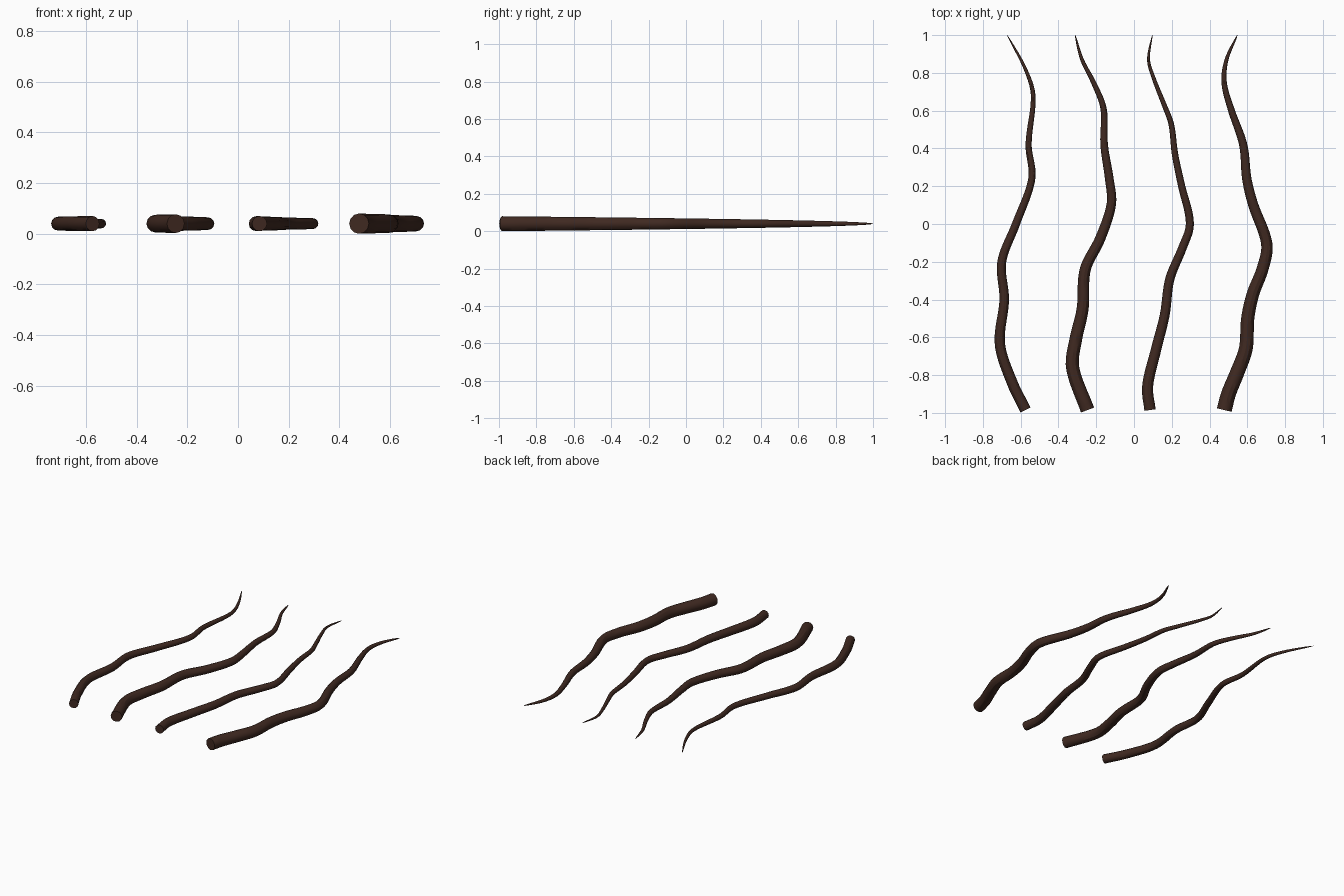
import bpy

if "Cube" in bpy.data.objects:
    bpy.data.objects.remove(bpy.data.objects["Cube"])

mat = bpy.data.materials.new("dark_brown")
mat.diffuse_color = (0.05, 0.022, 0.015, 1)
mat.use_nodes = True
mat.node_tree.nodes["Principled BSDF"].inputs["Base Color"].default_value = mat.diffuse_color

# (base radius, centreline points as x, y from base to tip)
STRANDS = [
    (0.030, [(-.574, -.985), (-.645, -.84), (-.71, -.635), (-.687, -.40), (-.70, -.20),
             (-.625, 0), (-.541, .24), (-.558, .42), (-.534, .68), (-.575, .82), (-.671, 1)]),
    (0.037, [(-.246, -.985), (-.325, -.76), (-.308, -.61), (-.272, -.45), (-.258, -.24),
             (-.18, -.08), (-.12, .105), (-.131, .24), (-.158, .42), (-.161, .61),
             (-.21, .74), (-.275, .87), (-.312, 1)]),
    (0.030, [(.085, -.985), (.072, -.86), (.118, -.66), (.163, -.48), (.19, -.29),
             (.255, -.13), (.296, 0), (.25, .21), (.217, .37), (.197, .53), (.16, .63),
             (.105, .77), (.077, .87), (.097, 1)]),
    (0.040, [(.478, -.985), (.50, -.90), (.545, -.79), (.592, -.66), (.602, -.50),
             (.63, -.37), (.68, -.24), (.703, -.105), (.63, .105), (.597, .24),
             (.578, .42), (.513, .61), (.477, .75), (.49, .87), (.547, 1)]),
]


def x_at(pts, y):
    """Smooth Hermite interpolation of x along y."""
    n = len(pts)

    def slope(i):
        a, b = pts[max(i - 1, 0)], pts[min(i + 1, n - 1)]
        return (b[0] - a[0]) / (b[1] - a[1])

    i = max(k for k in range(n - 1) if pts[k][1] <= y or k == 0)
    (x0, y0), (x1, y1) = pts[i], pts[i + 1]
    h = y1 - y0
    u = (y - y0) / h
    return (x0 * (1 + 2 * u) * (1 - u) ** 2 + x1 * u * u * (3 - 2 * u)
            + h * (slope(i) * u * (1 - u) ** 2 - slope(i + 1) * u * u * (1 - u)))


def strand(name, radius, pts, steps=90):
    # tapered round tube swept along the wavy centreline
    cu = bpy.data.curves.new(name, "CURVE")
    cu.dimensions = "3D"
    cu.bevel_depth = 1.0
    cu.bevel_resolution = 4
    cu.use_fill_caps = True
    sp = cu.splines.new("POLY")
    sp.points.add(steps)
    for k, p in enumerate(sp.points):
        t = 1 - (1 - k / steps) ** 1.4      # denser toward the tip
        y = pts[0][1] + t * (1 - pts[0][1])
        p.co = (x_at(pts, y), y, 0.04, 1)
        p.radius = max(radius * (1 - t) ** 0.5, 0.0008)
    ob = bpy.data.objects.new(name, cu)
    bpy.context.collection.objects.link(ob)
    bpy.ops.object.select_all(action="DESELECT")
    ob.select_set(True)
    bpy.context.view_layer.objects.active = ob
    bpy.ops.object.convert(target="MESH")
    ob = bpy.context.view_layer.objects.active
    ob.data.materials.clear()
    ob.data.materials.append(mat)
    bpy.ops.object.shade_smooth_by_angle()


for i, (r, pts) in enumerate(STRANDS):
    strand(f"wavy_strand_{i + 1}", r, pts)
